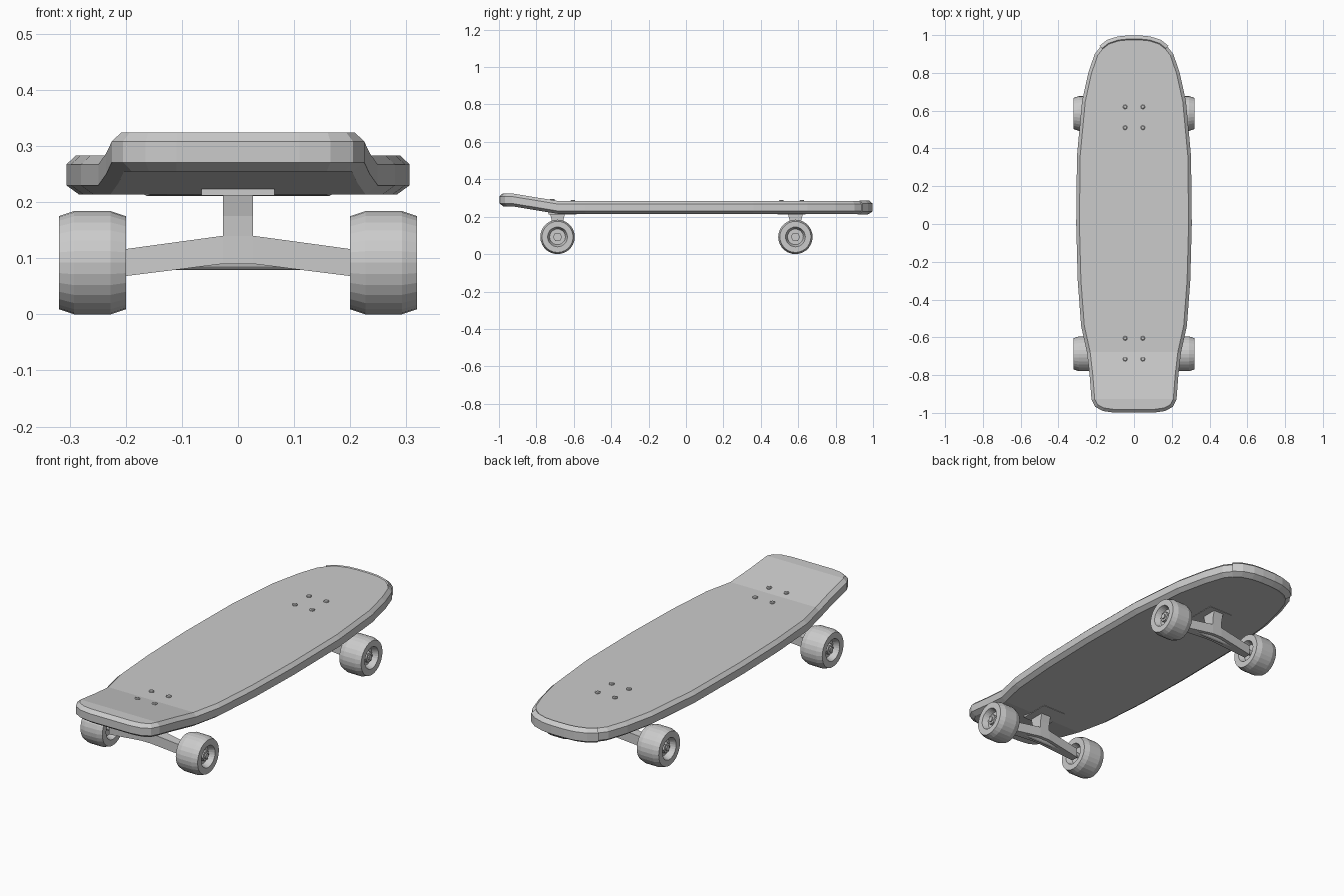
import bpy, bmesh, math
from mathutils import Vector, Matrix

if "Cube" in bpy.data.objects:
    bpy.data.objects.remove(bpy.data.objects["Cube"])


def make(name, verts, faces):
    me = bpy.data.meshes.new(name)
    bm = bmesh.new()
    vs = [bm.verts.new(v) for v in verts]
    for f in faces:
        bm.faces.new([vs[i] for i in f])
    bmesh.ops.recalc_face_normals(bm, faces=bm.faces)
    bm.to_mesh(me)
    bm.free()
    ob = bpy.data.objects.new(name, me)
    bpy.context.collection.objects.link(ob)
    return ob


def bend(y):
    # kicked-up tail
    return 0.041 * min(1, max(0, (-0.68 - y) / 0.25))


def offset(path, d):
    # move an open outline sideways (positive d = outwards)
    out = []
    for i, p in enumerate(path):
        a, b = path[max(i - 1, 0)], path[min(i + 1, len(path) - 1)]
        t = (Vector(b) - Vector(a)).normalized()
        out.append((p[0] + t.y * d, p[1] - t.x * d))
    return out


def mirror_x(ob):
    m = ob.modifiers.new("mirror", 'MIRROR')
    m.use_axis[0] = True


# Deck: right half outline from tail to nose, with chamfered rim
half = [(0.11, -0.998), (0.165, -0.99), (0.205, -0.968), (0.225, -0.93),
        (0.235, -0.80), (0.249, -0.68), (0.28, -0.54), (0.298, -0.30),
        (0.306, 0.0), (0.302, 0.36), (0.275, 0.65), (0.242, 0.80),
        (0.208, 0.90), (0.178, 0.938), (0.14, 0.968), (0.085, 0.986), (0.035, 0.991)]
outline = half + [(-x, y) for x, y in reversed(half)]
n, h = len(outline), len(half)
closed = [outline[-1]] + outline + [outline[0]]
verts = []
for d, z in [(-0.022, 0.214), (0, 0.23), (0, 0.267), (-0.017, 0.283)]:
    verts += [(x, y, z + bend(o[1])) for (x, y), o in zip(offset(closed, d)[1:-1], outline)]
faces = [(r * n + i, r * n + (i + 1) % n, (r + 1) * n + (i + 1) % n, (r + 1) * n + i)
         for r in range(3) for i in range(n)]
for base in (0, 3 * n):
    faces += [(base + i, base + i + 1, base + n - 2 - i, base + n - 1 - i) for i in range(h - 1)]
make("deck", verts, faces)

# Nose bumper: slightly proud rim around the nose
lo, hi = h - 4, n - h + 4
arc = closed[lo:hi + 2]
section = [(-0.03, 0.213), (-0.02, 0.211), (0.007, 0.228), (0.007, 0.270), (-0.012, 0.287), (-0.02, 0.28)]
rings = [offset(arc, d)[1:-1] for d, _ in section]
m, k = len(arc) - 2, len(section)
verts = [(*rings[j][i], section[j][1]) for i in range(m) for j in range(k)]
faces = [(i * k + j, i * k + (j + 1) % k, (i + 1) * k + (j + 1) % k, (i + 1) * k + j)
         for i in range(m - 1) for j in range(k)]
faces += [tuple(range(k)), tuple(range((m - 1) * k, m * k))]
make("nose_bumper", verts, faces)


def loft(name, sections):
    # join rings of equal point counts, capped at both ends
    k = len(sections[0])
    verts = [p for s in sections for p in s]
    faces = [(r * k + i, r * k + (i + 1) % k, (r + 1) * k + (i + 1) % k, (r + 1) * k + i)
             for r in range(len(sections) - 1) for i in range(k)]
    faces += [tuple(range(k)), tuple(range(len(verts) - k, len(verts)))]
    return make(name, verts, faces)


def rect_z(hx, hy, y, z):
    return [(-hx, y - hy, z), (hx, y - hy, z), (hx, y + hy, z), (-hx, y + hy, z)]


def rect_x(x, hy, y, z0, z1):
    return [(x, y - hy, z0), (x, y + hy, z0), (x, y + hy, z1), (x, y - hy, z1)]


def circle_x(x, r, y, z, seg):
    return [(x, y + r * math.cos(2 * math.pi * i / seg), z + r * math.sin(2 * math.pi * i / seg))
            for i in range(seg)]


def wheel(name, y, z):
    # lathe profile (radius, x) with recessed hub on both sides
    prof = [(0.012, 0.228), (0.042, 0.228), (0.053, 0.2), (0.083, 0.2), (0.092, 0.227),
            (0.092, 0.292), (0.083, 0.319), (0.053, 0.319), (0.042, 0.29), (0.012, 0.29)]
    seg, k = 28, len(prof)
    verts = [p for r, x in prof for p in circle_x(x, r, y, z, seg)]
    faces = [(a * seg + i, a * seg + (i + 1) % seg,
              (a + 1) % k * seg + (i + 1) % seg, (a + 1) % k * seg + i)
             for a in range(k) for i in range(seg)]
    return make(name, verts, faces)


# Trucks, wheels and bolts at both ends
R = 0.092
for end, y, bolts in [("front", -0.687, (-0.605, -0.715)), ("rear", 0.585, (0.62, 0.51))]:
    loft(end + "_base_plate", [rect_z(0.065, 0.075, (bolts[0] + bolts[1]) / 2, z) for z in (0.212, 0.224)])
    loft(end + "_truck_post", [rect_z(0.027, 0.025, y, 0.10), rect_z(0.027, 0.03, y, 0.175),
                               rect_z(0.027, 0.042, y, 0.225)])
    loft(end + "_hanger", [rect_x(-0.21, 0.018, y, 0.067, 0.115), rect_x(-0.027, 0.03, y, 0.09, 0.14),
                           rect_x(0.027, 0.03, y, 0.09, 0.14), rect_x(0.21, 0.018, y, 0.067, 0.115)])
    loft(end + "_axle", [circle_x(x, 0.013, y, R, 12) for x in (-0.312, 0.312)])
    mirror_x(wheel(end + "_wheels", y, R))
    mirror_x(loft(end + "_axle_nuts", [circle_x(x, 0.025, y, R, 6) for x in (0.285, 0.306)]))
    for i, by in enumerate(bolts):
        top = 0.283 + bend(by)
        rings = [[(0.047 + r * math.cos(a * math.pi / 4), by + r * math.sin(a * math.pi / 4), z)
                  for a in range(8)] for r, z in ((0.012, top - 0.02), (0.012, top + 0.004), (0.008, top + 0.007))]
        mirror_x(loft(f"{end}_bolts_{i + 1}", rings))
